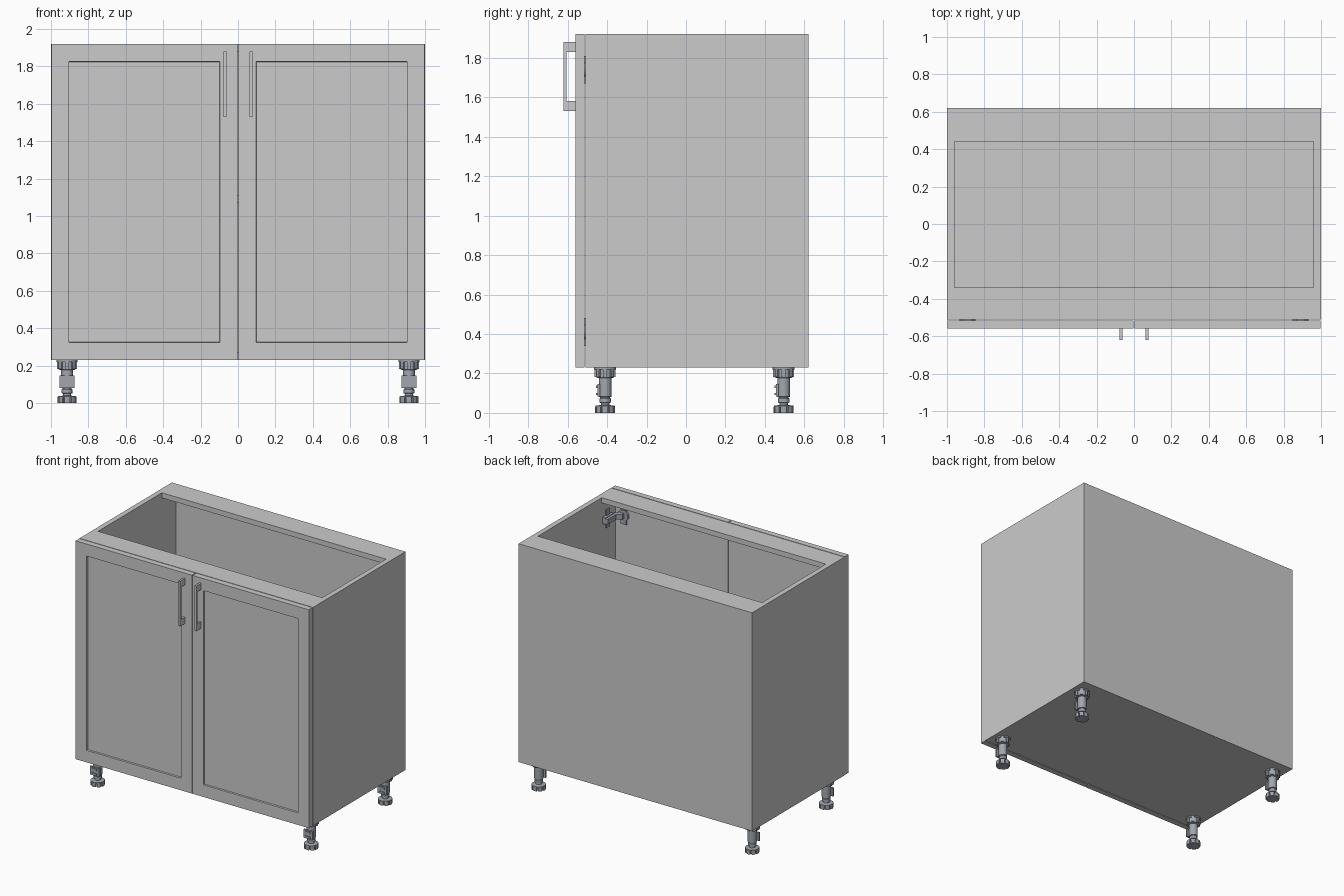
import bpy, bmesh, math
from mathutils import Matrix

if "Cube" in bpy.data.objects:
    bpy.data.objects.remove(bpy.data.objects["Cube"])

steel = bpy.data.materials.new("steel")
steel.diffuse_color = (0.36, 0.39, 0.43, 1)
steel.use_nodes = True
steel.node_tree.nodes["Principled BSDF"].inputs["Base Color"].default_value = steel.diffuse_color


def finish(name, bm, mat=None):
    bmesh.ops.recalc_face_normals(bm, faces=bm.faces)
    me = bpy.data.meshes.new(name)
    bm.to_mesh(me)
    bm.free()
    if mat:
        me.materials.append(mat)
    ob = bpy.data.objects.new(name, me)
    bpy.context.collection.objects.link(ob)
    return ob


def add_box(bm, x, y, z):
    m = Matrix.LocRotScale(((x[0] + x[1]) / 2, (y[0] + y[1]) / 2, (z[0] + z[1]) / 2), None,
                           (abs(x[1] - x[0]), abs(y[1] - y[0]), abs(z[1] - z[0])))
    return bmesh.ops.create_cube(bm, size=1, matrix=m)["verts"]


def box(name, x, y, z, mat=None):
    bm = bmesh.new()
    add_box(bm, x, y, z)
    return finish(name, bm, mat)


def extrude(bm, pts, vec):
    face = bm.faces.new([bm.verts.new(p) for p in pts])
    new = bmesh.ops.extrude_face_region(bm, geom=[face])["geom"]
    bmesh.ops.translate(bm, vec=vec, verts=[v for v in new if isinstance(v, bmesh.types.BMVert)])


def lathe(bm, profile, n=32):
    verts = [bm.verts.new((r, 0, z)) for r, z in profile]
    edges = [bm.edges.new(p) for p in zip(verts, verts[1:])]
    bmesh.ops.spin(bm, geom=verts + edges, cent=(0, 0, 0), axis=(0, 0, 1),
                   angle=2 * math.pi, steps=n, use_merge=True)
    bmesh.ops.remove_doubles(bm, verts=bm.verts, dist=1e-5)


# Carcass
Z0, Z1, T = 0.23, 1.92, 0.04
FRONT, BACK = -0.51, 0.61
IN = (-1 + T, 1 - T)
box("bottom_panel", IN, (FRONT, BACK), (Z0, Z0 + T))
box("shelf", IN, (-0.47, BACK), (1.07, 1.11))
box("front_rail", IN, (FRONT, -0.34), (Z1 - T, Z1))
box("rear_rail", IN, (0.44, BACK), (Z1 - T, Z1))
box("back_panel", (-1, 1), (BACK, 0.62), (Z0, Z1))


def door(name, s):
    bm = bmesh.new()
    add_box(bm, (s * 0.003, s * 0.998), (-0.56, -0.515), (Z0, Z1))
    bm.normal_update()
    f = min(bm.faces, key=lambda f: f.calc_center_median().y)
    bmesh.ops.inset_region(bm, faces=[f], thickness=0.132)
    bmesh.ops.inset_region(bm, faces=[f], thickness=0.003, depth=-0.012)
    finish(name, bm)


def handle(name, s):
    yz = [(-0.56, 1.53), (-0.62, 1.53), (-0.62, 1.88), (-0.56, 1.88),
          (-0.56, 1.83), (-0.605, 1.83), (-0.605, 1.58), (-0.56, 1.58)]
    bm = bmesh.new()
    extrude(bm, [(s * 0.062, y, z) for y, z in yz], (s * 0.015, 0, 0))
    finish(name, bm)


def hinge(name, s, z):
    bm = bmesh.new()
    # cup and flange on the door
    m = Matrix.Translation((s * 0.89, -0.508, z)) @ Matrix.Rotation(math.pi / 2, 4, 'X')
    bmesh.ops.create_cone(bm, cap_ends=True, segments=24, radius1=0.043, radius2=0.043,
                          depth=0.02, matrix=m)
    add_box(bm, (s * 0.865, s * 0.915), (-0.516, -0.503), (z - 0.07, z + 0.07))
    # folded arm and mounting plate on the side
    xy = [(0.88, -0.505), (0.88, -0.48), (0.915, -0.45), (0.915, -0.35),
          (0.94, -0.35), (0.94, -0.47), (0.91, -0.505)]
    extrude(bm, [(s * x, y, z - 0.02) for x, y in xy], (0, 0, 0.04))
    add_box(bm, (s * 0.935, s * 0.962), (-0.45, -0.35), (z - 0.025, z + 0.025))
    add_box(bm, (s * 0.95, s * 0.962), (-0.425, -0.385), (z - 0.07, z + 0.07))
    finish(name, bm, steel)


def leg(name, x, y):
    bm = bmesh.new()
    # turned stem with top socket
    lathe(bm, [(0, 0.03), (0.05, 0.03), (0.05, 0.036), (0.022, 0.04), (0.022, 0.05),
               (0.029, 0.053), (0.029, 0.072), (0.025, 0.076), (0.025, 0.08), (0.032, 0.082),
               (0.032, 0.176), (0.046, 0.18), (0.046, 0.22), (0.056, 0.22), (0.056, 0.23), (0, 0.23)])
    # notched foot
    lobes = []
    for i in range(8):
        for a, r in ((-0.32, 0.038), (-0.3, 0.05), (-0.1, 0.051), (0.1, 0.051), (0.3, 0.05), (0.32, 0.038)):
            t = i * math.pi / 4 + a
            lobes.append((r * math.cos(t), r * math.sin(t), 0))
    extrude(bm, lobes, (0, 0, 0.031))
    # ribs round the socket
    for i in range(8):
        vs = add_box(bm, (0.04, 0.053), (-0.01, 0.01), (0.182, 0.222))
        bmesh.ops.rotate(bm, verts=vs, cent=(0, 0, 0), matrix=Matrix.Rotation(i * math.pi / 4, 3, 'Z'))
    # plinth clip facing forward
    add_box(bm, (-0.04, 0.04), (-0.039, -0.026), (0.082, 0.147))
    add_box(bm, (-0.022, 0.022), (-0.046, -0.038), (0.09, 0.102))
    add_box(bm, (-0.022, 0.022), (-0.046, -0.038), (0.127, 0.139))
    bmesh.ops.translate(bm, vec=(x, y, 0), verts=bm.verts)
    ob = finish(name, bm, steel)
    bpy.context.view_layer.objects.active = ob
    ob.select_set(True)
    bpy.ops.object.shade_smooth_by_angle(angle=math.radians(30))
    ob.select_set(False)


# Mirrored parts
for side, s in (("left", -1), ("right", 1)):
    box(side + "_side_panel", (s * (1 - T), s), (FRONT, BACK), (Z0, Z1))
    door(side + "_door", s)
    handle(side + "_handle", s)
    for level, z in (("upper", 1.74), ("lower", 0.41)):
        hinge(f"{side}_{level}_hinge", s, z)
    for end, y in (("front", -0.41), ("rear", 0.495)):
        leg(f"{side}_{end}_leg", s * 0.914, y)
